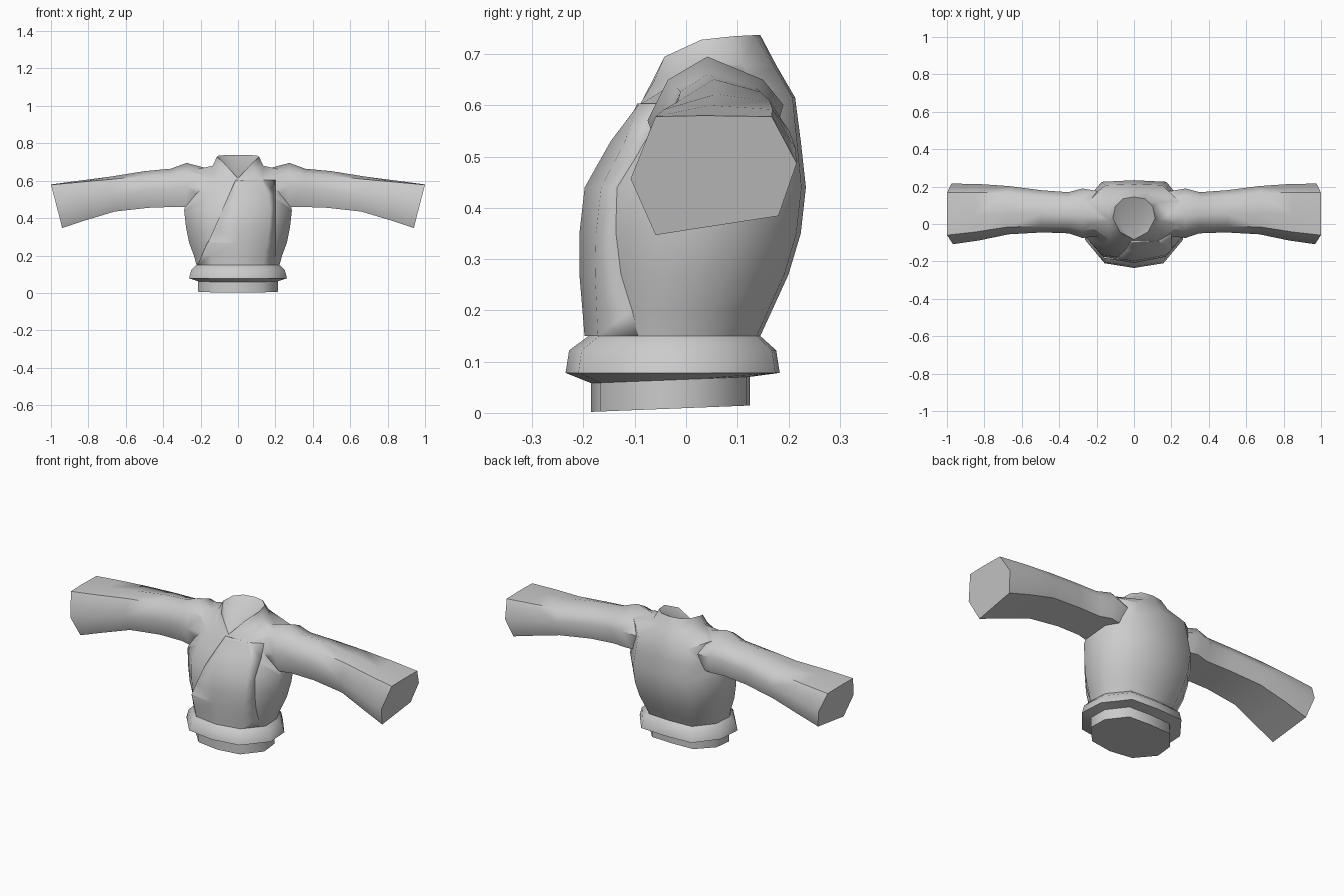
import bpy, bmesh, math
from mathutils import Vector

cube = bpy.data.objects.get("Cube")
if cube:
    bpy.data.objects.remove(cube, do_unlink=True)

# One cloth colour
cloth = bpy.data.materials.new("grey cloth")
cloth.use_nodes = True
GREY = (0.6, 0.6, 0.6, 1)
cloth.diffuse_color = GREY
cloth.node_tree.nodes["Principled BSDF"].inputs["Base Color"].default_value = GREY


def make_object(name, bm):
    me = bpy.data.meshes.new(name)
    bm.to_mesh(me)
    bm.free()
    me.materials.append(cloth)
    ob = bpy.data.objects.new(name, me)
    bpy.context.collection.objects.link(ob)
    return ob


def loft(name, rings, cap_fan=False):
    """Skin closed rings of points; the last cap can fan from its first point."""
    bm = bmesh.new()
    loops = [[bm.verts.new(p) for p in r] for r in rings]
    n = len(loops[0])
    for a, b in zip(loops, loops[1:]):
        for i in range(n):
            j = (i + 1) % n
            bm.faces.new((a[i], a[j], b[j], b[i]))
    bm.faces.new(loops[0])
    top = loops[-1]
    if cap_fan:
        for i in range(1, n - 1):
            bm.faces.new((top[0], top[i], top[i + 1]))
    else:
        bm.faces.new(top)
    bmesh.ops.recalc_face_normals(bm, faces=bm.faces)
    return make_object(name, bm)


def mirror_ring(half):
    """Half ring from front centre to back centre, mirrored in x."""
    return half + [(-x, y, z) for x, y, z in half[-2:0:-1]]


def body_ring(z, w, f, b, tilt=0.0):
    d = b - f
    half = [(0, f, z), (.6 * w, f + .06 * d, z), (w, f + .36 * d, z),
            (.97 * w, f + .68 * d, z), (.6 * w, b - .02 * d, z), (0, b, z)]
    return mirror_ring([(x, y, z + tilt * (y - f)) for x, y, z in half])


# Torso: waist insert, rolled hem, chest, shoulders and collar
rings = [body_ring(*r) for r in (
    (.002, .215, -.185, .125, .04), (.058, .215, -.185, .125, .04),
    (.078, .262, -.235, .183), (.122, .25, -.228, .176), (.15, .222, -.19, .145),
    (.2, .236, -.194, .168), (.27, .262, -.2, .2), (.35, .278, -.2, .224),
    (.44, .288, -.19, .234), (.53, .27, -.14, .224))]
rings.append(mirror_ring([(0, -.093, .592), (.13, -.09, .602), (.25, 0, .655),
                          (.245, .12, .655), (.15, .208, .615), (0, .213, .615)]))
rings.append(mirror_ring([(0, -.088, .604), (.09, -.062, .648), (.135, .02, .68),
                          (.125, .11, .68), (.07, .172, .675), (0, .178, .675)]))
rings.append(mirror_ring([(0, -.083, .612), (.075, -.042, .695), (.113, .03, .728),
                          (.1, .095, .735), (.06, .135, .737), (0, .145, .737)]))
torso = loft("jacket_torso", rings, cap_fan=True)


# Wide sleeves with slanted, closed cuffs
def sleeve_ring(x, top, bot, f, b, peak, slant):
    w, h = b - f, top - bot
    pts = [(f + .44 * w, top), (f + .15 * w, top - peak), (f, bot + .47 * h),
           (f + .15 * w, bot), (b - .11 * w, bot + .16 * h),
           (b, bot + .6 * h), (b - .15 * w, top - peak)]
    return [(x - slant * (top - z) / h, y, z) for y, z in pts]


SLEEVE = [(.16, .665, .46, -.06, .17, .04, 0), (.275, .695, .46, -.075, .19, .045, 0),
          (.36, .664, .46, -.05, .17, .03, .02), (.5, .651, .455, -.045, .18, .025, .02),
          (.68, .622, .435, -.055, .203, .015, .02), (.85, .6, .39, -.088, .214, .008, .04),
          (1.0, .58, .347, -.108, .216, .002, .06)]
for side, label in ((1, "left"), (-1, "right")):
    sleeve = loft(label + "_sleeve", [[(side * x, y, z) for x, y, z in sleeve_ring(*r)]
                                      for r in SLEEVE])
    # Weld the sleeve into the torso
    mod = torso.modifiers.new("join", 'BOOLEAN')
    mod.operation, mod.solver, mod.object = 'UNION', 'EXACT', sleeve
    bpy.context.view_layer.objects.active = torso
    bpy.ops.object.modifier_apply(modifier=mod.name)
    bpy.data.objects.remove(sleeve, do_unlink=True)

# Overlapping front panel: chest skin on the left of the diagonal seam
bm = bmesh.new()
bm.from_mesh(torso.data)


def cut(co, no):
    geom = bm.verts[:] + bm.edges[:] + bm.faces[:]
    bmesh.ops.bisect_plane(bm, geom=geom, plane_co=co, plane_no=no, clear_inner=True)


cut((-.01, 0, .61), (.46, 0, -.2))
cut((0, 0, .15), (0, 0, 1))
cut((0, 0, .604), (0, 0, -1))
cut((.2, 0, 0), (-1, 0, 0))
cut((0, -.05, 0), (0, -1, 0))
bm.normal_update()
# Lift the panel at the seam and fade it into the chest
for v in bm.verts:
    fade = max(0, min(1, (.17 - v.co.x) / .17))
    v.co += Vector((v.normal.x, v.normal.y, 0)) * (.001 + .007 * fade)
lapel = make_object("front_overlap", bm)
solid = lapel.modifiers.new("thickness", 'SOLIDIFY')
solid.thickness, solid.offset = .008, -1

for ob, angle in ((torso, 50), (lapel, 40)):
    bpy.ops.object.select_all(action='DESELECT')
    ob.select_set(True)
    bpy.context.view_layer.objects.active = ob
    bpy.ops.object.shade_smooth_by_angle(angle=math.radians(angle))
